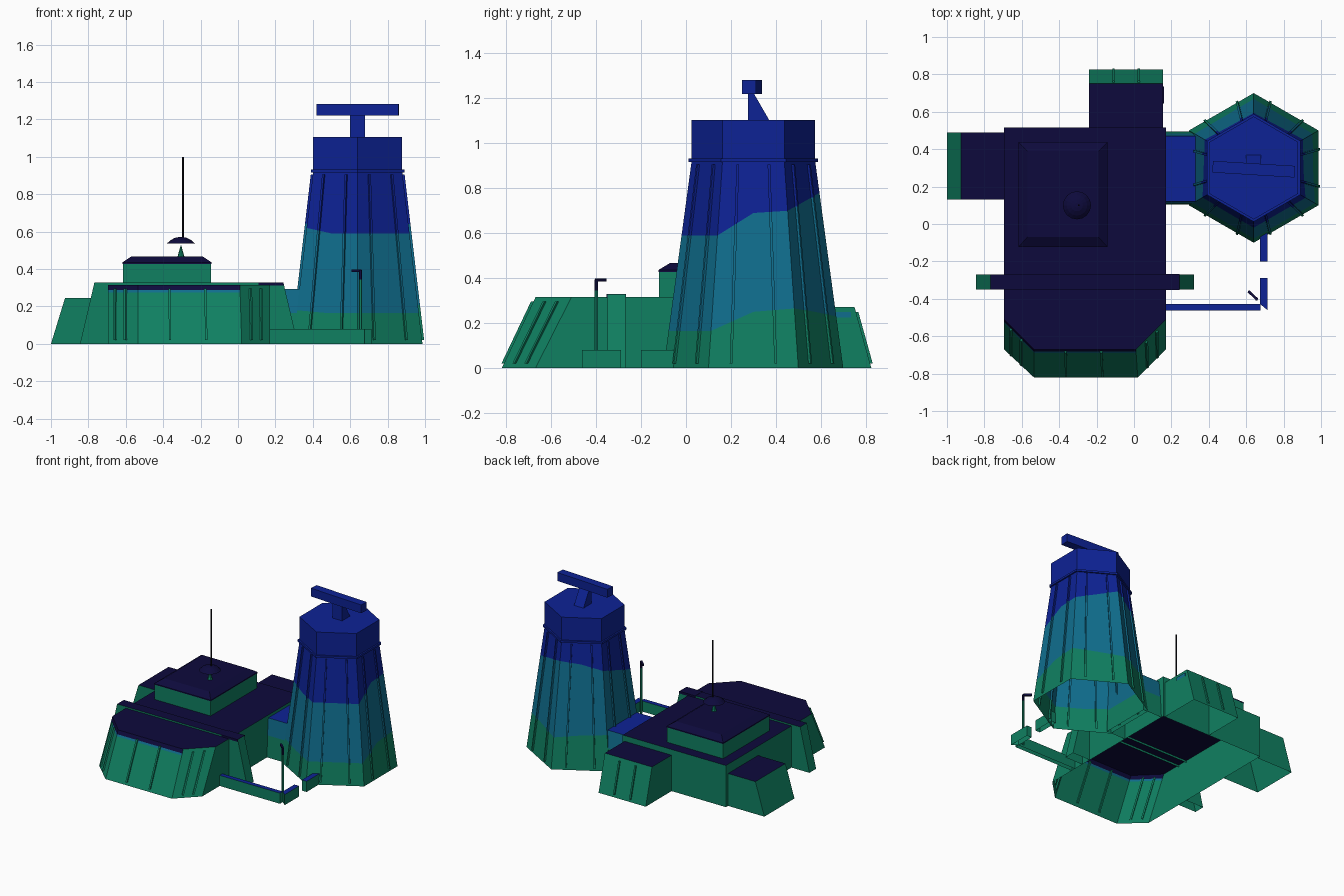
import bpy, bmesh, math
from mathutils import Vector, Matrix

if "Cube" in bpy.data.objects:
    bpy.data.objects.remove(bpy.data.objects["Cube"])

COLOURS = {"green": (0.005, 0.215, 0.120), "teal": (0.005, 0.155, 0.270),
           "blue": (0.004, 0.016, 0.300), "navy": (0.004, 0.003, 0.045),
           "black": (0.003, 0.003, 0.006)}
NAMES = list(COLOURS)
MATS = []
for n, c in COLOURS.items():
    m = bpy.data.materials.new(n)
    m.diffuse_color = (*c, 1)
    m.use_nodes = True
    m.node_tree.nodes["Principled BSDF"].inputs["Base Color"].default_value = m.diffuse_color
    MATS.append(m)


def finish(name, bm):
    bmesh.ops.recalc_face_normals(bm, faces=bm.faces[:])
    me = bpy.data.meshes.new(name)
    bm.to_mesh(me)
    bm.free()
    for m in MATS:
        me.materials.append(m)
    ob = bpy.data.objects.new(name, me)
    bpy.context.collection.objects.link(ob)
    return ob


def loft(name, rings, bands, top, rule=None, floor=None):
    """Stack of rings; one colour per band, a top cap and an optional floor."""
    bm = bmesh.new()
    vs = [[bm.verts.new(p) for p in r] for r in rings]
    k = len(rings[0])
    for a in range(len(rings) - 1):
        for i in range(k):
            j = (i + 1) % k
            f = bm.faces.new((vs[a][i], vs[a][j], vs[a + 1][j], vs[a + 1][i]))
            col = bands[a]
            if rule:
                f.normal_update()
                col = rule(f.calc_center_median(), f.normal, col)
            f.material_index = NAMES.index(col)
    if top:
        bm.faces.new(vs[-1]).material_index = NAMES.index(top)
    if floor:
        bm.faces.new(vs[0][::-1]).material_index = NAMES.index(floor)
    return finish(name, bm)


def rect(x0, x1, y0, y1, z):
    return [(x0, y0, z), (x1, y0, z), (x1, y1, z), (x0, y1, z)]


def block(name, x, y, z, side, top, floor=None):
    return loft(name, [rect(*x, *y, z[0]), rect(*x, *y, z[1])], [side], top, floor=floor)


def lerp(a, b, t):
    return Vector(a).lerp(Vector(b), t)


def rib(name, pts, out, bands, w=0.006, d=0.011):
    """Thin strip following points up a wall."""
    out = Vector(out).normalized()
    side = Vector((-out.y, out.x, 0))
    rings = [[p - side * w - out * d, p + side * w - out * d,
              p + side * w + out * d, p - side * w + out * d] for p in map(Vector, pts)]
    loft(name, rings, bands, bands[-1])


# main hall: sloped, chamfered front, open underneath
H = 0.315
base = [(-.695, .515, 0), (-.695, -.67, 0), (-.535, -.82, 0),
        (.02, -.82, 0), (.17, -.67, 0), (.17, .515, 0)]
roof = [(-.695, .515, H), (-.695, -.51, H), (-.535, -.67, H),
        (.01, -.67, H), (.17, -.51, H), (.17, .515, H)]


def hall_ring(z):
    return [lerp(a, b, z / H) for a, b in zip(base, roof)]


def hall_rule(c, n, col):
    return col if c.y < -.5 and c.x < -.1 else "green"


loft("main_hall", [hall_ring(z) for z in (0, .275, .288, H)],
     ["green", "teal", "navy"], "navy", hall_rule)

# ribs on the hall front and chamfers
for e, fracs in ((1, (.25, .6)), (2, (.31, .66)), (3, (.33, .68))):
    low, high = hall_ring(.02), hall_ring(.295)
    d = Vector(base[e + 1]) - Vector(base[e])
    for t in fracs:
        rib("hall_rib", [lerp(low[e], low[e + 1], t), lerp(high[e], high[e + 1], t)],
            (d.y, -d.x, 0), ["green"])

# beam across the roof with sloping buttress ends
loft("roof_beam", [rect(-.695, .17, -.35, -.27, .30), rect(-.695, .17, -.35, -.27, .327)],
     ["green"], "navy")
for s, x0 in ((-1, -.695), (1, .17)):
    a, b, c = x0, x0 + s * .15, x0 + s * .073
    loft("buttress", [rect(a, b, -.35, -.27, 0), rect(a, lerp((b, 0, 0), (c, 0, 0), .88).x, -.35, -.27, .287),
                      rect(a, c, -.35, -.27, .327)], ["green", "green"], "navy")
block("beam_end_cover", (.11, .243), (-.354, -.266), (.312, .329), "navy", "navy")

# side and rear wings
loft("left_wing", [rect(-1, -.695, .13, .49, 0), rect(-.925, -.695, .13, .49, .245)],
     ["green"], "navy")
loft("rear_wing", [rect(-.24, .155, .515, .825, 0), rect(-.24, .155, .515, .75, .272)],
     ["green"], "navy")
for x in (-.11, .025):
    rib("rear_rib", [(x, .82, .02), (x, .756, .25)], (0, 1, 0), ["green"])
block("rear_wing_window", (.153, .161), (.645, .735), (.225, .25), "teal", "navy")

# upper block with bevelled roof
loft("upper_block", [rect(-.615, -.145, -.12, .435, H), rect(-.615, -.145, -.12, .435, .43)],
     ["green"], None)
loft("upper_roof", [rect(-.618, -.142, -.123, .438, .428), rect(-.618, -.142, -.123, .438, .436),
                    rect(-.57, -.19, -.07, .39, .468)], ["navy", "navy"], "navy")


def circle(x, y, r, z, k):
    return [(x + r * math.cos(2 * math.pi * i / k), y + r * math.sin(2 * math.pi * i / k), z)
            for i in range(k)]


# aerial: cone foot, shallow dome and whip
AX, AY = -.305, .10
loft("aerial_cone", [circle(AX, AY, .018, .468, 8), circle(AX, AY, .002, .525, 8)], ["green"], "green")
loft("aerial_dome", [circle(AX, AY, r, z, 16) for r, z in ((.075, .537), (.055, .555), (.032, .567), (.012, .571))],
     ["navy"] * 3, "navy", floor="navy")
loft("aerial_whip", [circle(AX + .01, AY, .005, .565, 6), circle(AX + .01, AY, .005, 1.0, 6)],
     ["black"], "black")

# link corridor to the tower
loft("link_corridor", [rect(.17, .33, .105, .495, 0), rect(.17, .33, .11, .485, .165),
                       rect(.17, .33, .12, .47, .293)], ["green", "teal"], "blue")

# tower: six sides, twelve stations, colour bands that wander in height
TX, TY = .64, .30
GREEN_TOP = [.165, .165, .165, .25, .265, .25, .23, .25, .26, .23, .18, .165]
TEAL_TOP = [.59, .59, .59, .69, .70, .74, .78, .76, .72, .67, .62, .59]


def tower_pt(i, z, r=None):
    r = r if r else .40 - .125 * z / .92
    a = math.radians(-90 + 30 * i)
    r *= math.cos(math.pi / 6) if i % 2 else 1
    return Vector((TX + r * math.cos(a), TY + r * math.sin(a), z))


def station(i):
    i %= 12
    return [0, GREEN_TOP[i], TEAL_TOP[i], .925]


loft("tower_shaft", [[tower_pt(i, station(i)[k]) for i in range(12)] for k in range(4)],
     ["green", "teal", "blue"], None)
for i in range(12):
    zs = [(a + b) / 2 for a, b in zip(station(i), station(i + 1))]
    zs[0], zs[3] = .02, .905
    face = math.radians(-60 + 60 * (i // 2))
    rib("tower_rib", [lerp(tower_pt(i, z), tower_pt(i + 1, z), .5) for z in zs],
        (math.cos(face), math.sin(face), 0), ["green", "teal", "blue"])


def hexring(r, z):
    return [tower_pt(i, z, r) for i in range(0, 12, 2)]


loft("tower_collar", [hexring(.288, .917), hexring(.288, .932)], ["blue"], "blue", floor="blue")
loft("tower_cabin", [hexring(.275, .93), hexring(.275, 1.105)], ["blue"], "blue")

# radar: wedge mast and slightly turned bar
loft("radar_mast", [rect(.60, .68, .275, .37, 1.104), rect(.60, .68, .275, .302, 1.222)],
     ["blue"], "blue")
bar = block("radar_bar", (-.22, .22), (-.031, .031), (1.22, 1.283), "blue", "blue", "blue")
bar.data.transform(Matrix.Translation((TX, .293, 0)) @ Matrix.Rotation(math.radians(-3.5), 4, 'Z'))

# yard wall with a gate gap
block("yard_wall_front", (.17, .675), (-.462, -.428), (0, .08), "green", "blue")
loft("yard_wall_corner", [[(.675, -.428, z), (.715, -.462, z), (.715, -.29, z), (.675, -.29, z)]
                          for z in (0, .08)], ["green"], "blue")
block("yard_wall_rear", (.675, .715), (-.20, -.03), (0, .08), "green", "blue")

# lamp post with angled arm
LX, LY = .655, -.40
loft("lamp_post", [circle(LX, LY, .009, z, 6) for z in (0, .345, .395)], ["green", "navy"], "navy")
arm = block("lamp_arm", (0, .06), (-.007, .007), (.385, .399), "navy", "navy", "navy")
arm.data.transform(Matrix.Translation((LX, LY, 0)) @ Matrix.Rotation(math.radians(137), 4, 'Z'))
